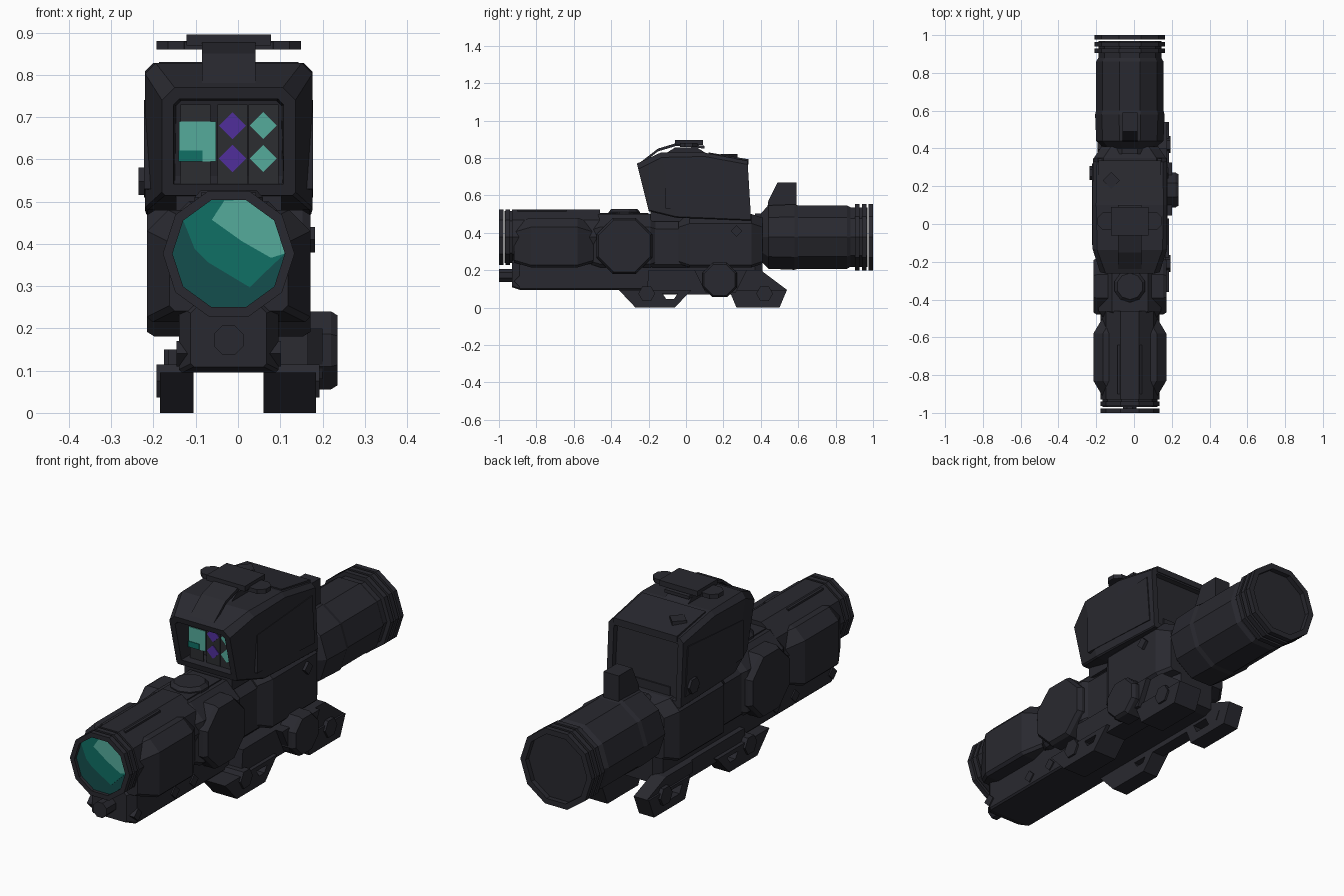
import bpy, bmesh, math

cube = bpy.data.objects.get("Cube")
if cube:
    bpy.data.objects.remove(cube)

CENTER, AXIS_Z = -.022, .377   # optical axis
LENS, OBJECTIVE, EYEPIECE = .133, .156, .187   # radii
BODY_TOP, BODY_LOW, KEEL_LOW = .5, .215, .095
SIDES = (("left", 1), ("right", -1))


def material(name, red, green, blue):
    mat = bpy.data.materials.new(name)
    mat.use_nodes = True
    mat.diffuse_color = (red, green, blue, 1)
    shader = mat.node_tree.nodes["Principled BSDF"]
    shader.inputs["Base Color"].default_value = mat.diffuse_color
    return mat


CHARCOAL = material("charcoal", .022, .022, .029)
PANEL = material("dark glass", .025, .026, .031)
PALE = material("pale teal", .09, .41, .33)
GREEN = material("green teal", .005, .16, .13)
DEEP = material("deep teal", .007, .077, .075)
VIOLET = material("violet", .08, .028, .33)


def finish(name, bm, mat):
    bmesh.ops.recalc_face_normals(bm, faces=bm.faces)
    mesh = bpy.data.meshes.new(name)
    bm.to_mesh(mesh)
    bm.free()
    mesh.materials.append(mat)
    bpy.context.collection.objects.link(bpy.data.objects.new(name, mesh))


def skin(name, rings, mat=CHARCOAL, rim=0, shifts=()):
    """Join rings of points and cap the ends; shifts sink the caps inside a rim."""
    bm = bmesh.new()
    loops = [[bm.verts.new(point) for point in ring] for ring in rings]
    for near, far in zip(loops, loops[1:]):
        for i in range(len(near)):
            bm.faces.new((near[i - 1], near[i], far[i], far[i - 1]))
    caps = [bm.faces.new(loops[0]), bm.faces.new(loops[-1])]
    bmesh.ops.recalc_face_normals(bm, faces=bm.faces)
    for cap, shift in zip(caps, shifts):
        for width in (rim, rim / 5):
            bmesh.ops.inset_region(bm, faces=[cap], thickness=width)
        bmesh.ops.translate(bm, verts=cap.verts, vec=(0, shift, 0))
    finish(name, bm, mat)


def place(axis, u, v, along):
    return {"x": (along, u, v), "y": (u, along, v), "z": (u, v, along)}[axis]


def prism(name, points, axis, start, end, mat=CHARCOAL):
    skin(name, [[place(axis, u, v, along) for u, v in points] for along in (start, end)], mat)


def rect(u, v, width, height):
    w, h = width / 2, height / 2
    return [(u - w, v - h), (u + w, v - h), (u + w, v + h), (u - w, v + h)]


def wheel(u, v, radius, sides=10, turn=0):
    angles = [math.tau * (i + turn) / sides for i in range(sides)]
    return [(u + radius * math.cos(a), v + radius * math.sin(a)) for a in angles]


def lathe(name, axis, u, v, profile, sides=10, turn=0):
    """Profile holds (position along the axis, radius) pairs."""
    skin(name, [[place(axis, *p, along) for p in wheel(u, v, r, sides, turn)] for along, r in profile])


def section(half, low, top, cut):
    """Rectangle about the optical axis: cut top corners, lightly cut lower ones."""
    nick = cut / 4
    right = [(half - nick, low), (half, low + nick), (half, top - cut), (half - cut, top)]
    return [(CENTER + x, z) for x, z in right] + [(CENTER - x, z) for x, z in reversed(right)]


def swell(name, start, end, taper, narrow, wide, low, top, cut):
    """Long block that is narrower and shallower at both ends."""
    drop = (wide - narrow) / 2
    thin = section(narrow, low + drop, top - drop, cut)
    full = section(wide, low, top, cut)
    stations = ((start, thin), (start + taper, full), (end - taper, full), (end, thin))
    skin(name, [[(x, y, z) for x, z in ring] for y, ring in stations])


def trapezoid(y, half, flare, low, top):
    return [(y - half, low), (y + half, low), (y + half + flare, top), (y - half - flare, top)]


def plate(name, outlines, start, end):
    """Upright plate; outlines after the first are see-through slots."""
    bm = bmesh.new()
    for outline in outlines:
        loop = [bm.verts.new((start, y, z)) for y, z in outline]
        for i in range(len(loop)):
            bm.edges.new((loop[i - 1], loop[i]))
    bmesh.ops.triangle_fill(bm, edges=bm.edges[:], use_beauty=True)
    grown = bmesh.ops.extrude_face_region(bm, geom=bm.faces[:], use_keep_orig=True)
    moved = [item for item in grown["geom"] if isinstance(item, bmesh.types.BMVert)]
    bmesh.ops.translate(bm, verts=moved, vec=(end - start, 0, 0))
    finish(name, bm, CHARCOAL)


# Objective tube and lens with painted reflections
lathe("objective_tube", "y", CENTER, AXIS_Z,
      [(-.97, LENS), (-.97, OBJECTIVE - .01), (-.93, OBJECTIVE - .01), (-.93, OBJECTIVE), (-.46, OBJECTIVE)])
rim = wheel(CENTER, AXIS_Z, LENS)


def painted(name, points, front, mat):
    prism(name, points, "y", front, front + .004, mat)


def from_axis(*offsets):
    return [(CENTER + x, AXIS_Z + z) for x, z in offsets]


painted("front_lens", rim, -.984, DEEP)
painted("lens_glow", rim[:5] + from_axis((-.08, .01), (-.05, -.02), (.05, -.08), (.08, -.05)), -.987, GREEN)
painted("lens_highlight", rim[:3] + from_axis((-.01, .126), (-.04, .08), (.03, .03), (.1, -.01)), -.99, PALE)

# Eyepiece and its fin; the grooved rings repeat at both ends
lathe("eyepiece", "y", CENTER, AXIS_Z,
      [(.37, LENS), (.4, LENS), (.44, .178), (.58, .184), (.6, .178), (.86, .178),
       (.88, .167), (.97, .167), (.97, .15)])
for end, radius, inner in ((-1, OBJECTIVE, LENS), (1, EYEPIECE, .16)):
    for step in range(3):
        outer = end * (1 - step * .036)
        back = outer - end * .024
        lathe("end_ring", "y", CENTER, AXIS_Z,
              [(back, inner), (back, radius), (outer, radius), (outer, inner), (back, inner)])
prism("sight_fin", [(.43, .5), (.44, .57), (.49, .67), (.59, .67), (.59, .5)], "x", CENTER - .04, CENTER + .04)

# Housing, middle body, keel and top rails
swell("objective_housing", -.92, -.49, .09, .14, .193, BODY_LOW, .48, .05)
swell("turret_body", -.53, -.12, .07, .12, .165, BODY_LOW, BODY_TOP, .07)
swell("waist", -.2, .1, .02, .14, .15, BODY_LOW, .48, .06)
swell("rear_body", -.04, .41, .06, .15, .19, BODY_LOW, BODY_TOP, .05)
swell("lower_keel", -.93, .41, .04, .09, .118, KEEL_LOW, .28, .03)
prism("front_top_rail", rect(CENTER, -.77, .13, .26), "z", .48, .522)
prism("middle_top_rail", rect(CENTER, -.42, .15, .44), "z", .48, .505)
lathe("front_screw", "y", CENTER, .172, [(-1, .038), (-.9, .038)], 8, .5)

# Turrets and side bolts
lathe("top_turret", "z", CENTER, -.33, [(.48, .085), (.51, .085), (.526, .07)], 10, .5)
for label, side in SIDES:
    lathe(label + "_turret", "x", -.33, .33,
          [(CENTER, .162), (CENTER + side * .175, .162), (CENTER + side * .193, .15)], 8, .5)
    for y in (-.89, -.61, -.47):
        lathe(label + "_bolt", "x", y, .14, [(CENTER, .03), (CENTER + side * .124, .03)], 4)
lathe("body_bolt", "x", .27, .41, [(CENTER, .03), (.182, .03)], 4)

# Sight hood: front leans forward, rear leans slightly in; both ends recessed
LEAN = .25


def hood_ring(y, lean, *shape):
    return [(x, y - lean * (z - .52), z) for x, z in section(*shape)]


prism("hood_neck", rect(CENTER, .07, .25, .52), "z", .46, .54)
skin("sight_hood", [hood_ring(-.2, LEAN, .158, .515, .77, .03),
                    hood_ring(-.06, LEAN, .198, .48, .828, .025),
                    hood_ring(.1, 0, .198, .475, .828, .02),
                    hood_ring(.345, .06, .195, .465, .785, .02)], rim=.03, shifts=(.1, -.02))
prism("hood_rear_ledge", [(.12, .8), (.335, .765), (.335, .793), (.12, .83)], "x", CENTER - .165, CENTER + .165)
for label, side in SIDES:
    prism(label + "_hood_panel", [(-.11, .53), (-.11, .71), (.3, .74), (.32, .51)], "x",
          CENTER, CENTER + side * .2)

# Upright display deep inside the front window
for x in (-.1, -.013, .06):
    painted("window_panel", rect(x, .635, .071, .19), -.166, PANEL)
painted("display_square", rect(-.096, .642, .088, .095), -.169, PALE)
painted("display_shadow", rect(-.112, .608, .057, .027), -.172, GREEN)
for x, mat in ((-.013, VIOLET), (.06, PALE)):
    for z in (.602, .68):
        painted("display_diamond", wheel(x, z, .032, 4), -.169, mat)

# Latch over the hood
latch = [(-.24, .78), (-.15, .85), (-.05, .88), (.1, .865)]
under = [(y, z - .015) for y, z in reversed(latch)]
prism("latch_strip", latch + under, "x", CENTER - .063, CENTER + .063)
prism("latch_base", trapezoid(0, .18, -.12, .78, .855), "x", CENTER - .06, CENTER + .06)
prism("latch_plate", rect(CENTER, .015, .2, .15), "z", .87, .895)
prism("latch_bar", rect(CENTER, .015, .28, .09), "z", .86, .878)
for label, side in SIDES:
    lathe(label + "_latch_wing", "z", CENTER + side * .125, .015, [(.86, .05), (.88, .05)], 8, .5)
lathe("hood_top_bolt", "z", -.12, .23, [(.78, .045), (.822, .045)], 4)
lathe("hood_side_bolt", "x", .27, .548, [(CENTER, .038), (-.235, .038)], 6)

# Mount: a bar with two flared feet on each side, and a sloping rear brace
slot = trapezoid(-.085, .02, .02, .045, .075)
rear_slot = trapezoid(.38, .07, .02, .04, .08)
for label, inner, outer, top, rear_slots in (("left", .06, .184, .2, []), ("right", -.105, -.184, .15, [rear_slot])):
    front_foot = trapezoid(-.165, .105, .09, 0, KEEL_LOW)
    rear_foot = trapezoid(.385, .115, .04, 0, KEEL_LOW)
    plate(label + "_front_foot", [front_foot, slot], inner, outer)
    plate(label + "_rear_foot", [rear_foot] + rear_slots, inner, outer)
    prism(label + "_mount_bar", trapezoid(.03, .24, -.01, .07, top), "x", inner, outer * .9)
    prism(label + "_rear_brace", [(.2, KEEL_LOW), (.54, KEEL_LOW), (.4, top), (.2, top)], "x", inner, outer * .95)
    for y in (-.21, .42):
        lathe(label + "_foot_bolt", "x", y, .075, [(inner, .045), (outer * 1.05, .045)], 6)

# Clamp knob on the left of the mount
prism("clamp_bracket", trapezoid(.185, .08, .06, .08, .2), "x", .1, .2)
lathe("clamp_knob", "x", .18, .148, [(.15, .1), (.22, .1), (.235, .09)], 8, .5)
